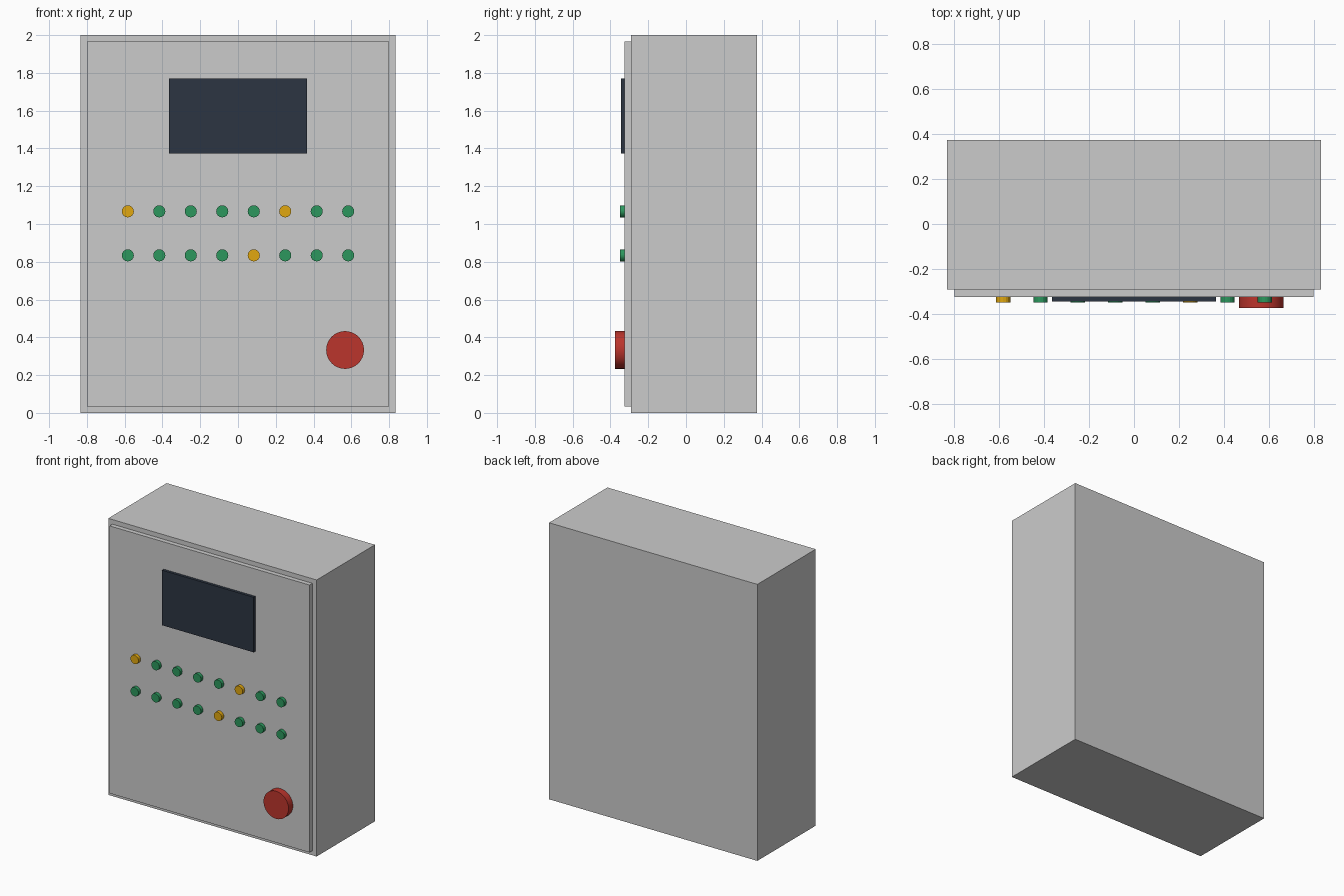
import bpy
from math import pi

if "Cube" in bpy.data.objects:
    bpy.data.objects.remove(bpy.data.objects["Cube"])


def material(name, color):
    m = bpy.data.materials.new(name)
    m.diffuse_color = (*color, 1)
    m.use_nodes = True
    m.node_tree.nodes["Principled BSDF"].inputs["Base Color"].default_value = m.diffuse_color
    return m


def finish(name, mat):
    ob = bpy.context.object
    ob.name = name
    if mat:
        ob.data.materials.append(mat)
    return ob


def box(name, width, y0, y1, z0, z1, mat=None):
    bpy.ops.mesh.primitive_cube_add(size=1, location=(0, (y0 + y1) / 2, (z0 + z1) / 2))
    bpy.context.object.scale = (width, y1 - y0, z1 - z0)
    bpy.ops.object.transform_apply(location=False, rotation=False, scale=True)
    return finish(name, mat)


def disc(name, x, z, radius, depth, sides, mat):
    # cylinder standing out from the door face
    bpy.ops.mesh.primitive_cylinder_add(vertices=sides, radius=radius, depth=depth,
                                        location=(x, DOOR_Y - depth / 2, z),
                                        rotation=(pi / 2, 0, 0))
    return finish(name, mat)


BODY_Y, DOOR_Y = -0.292, -0.325
dark = material("screen_dark", (0.025, 0.035, 0.055))
green = material("lamp_green", (0.025, 0.31, 0.11))
amber = material("lamp_amber", (0.75, 0.39, 0.005))
red = material("stop_red", (0.50, 0.035, 0.025))

# Enclosure, door and display
box("cabinet_body", 1.667, BODY_Y, 0.375, 0, 2)
box("door", 1.6, DOOR_Y, BODY_Y, 0.033, 1.967)
box("display_screen", 0.733, DOOR_Y - 0.02, DOOR_Y, 1.372, 1.77, dark)

# Two rows of eight indicator lamps
for row, (z, ambers) in enumerate([(1.067, (0, 5)), (0.834, (4,))]):
    for i in range(8):
        disc(f"lamp_{row + 1}_{i + 1}", (i - 3.5) / 6, z, 0.032, 0.025, 16,
             amber if i in ambers else green)

# Emergency stop button
stop = disc("stop_button", 0.567, 0.333, 0.1, 0.05, 32, red)
bpy.ops.object.shade_smooth_by_angle()
